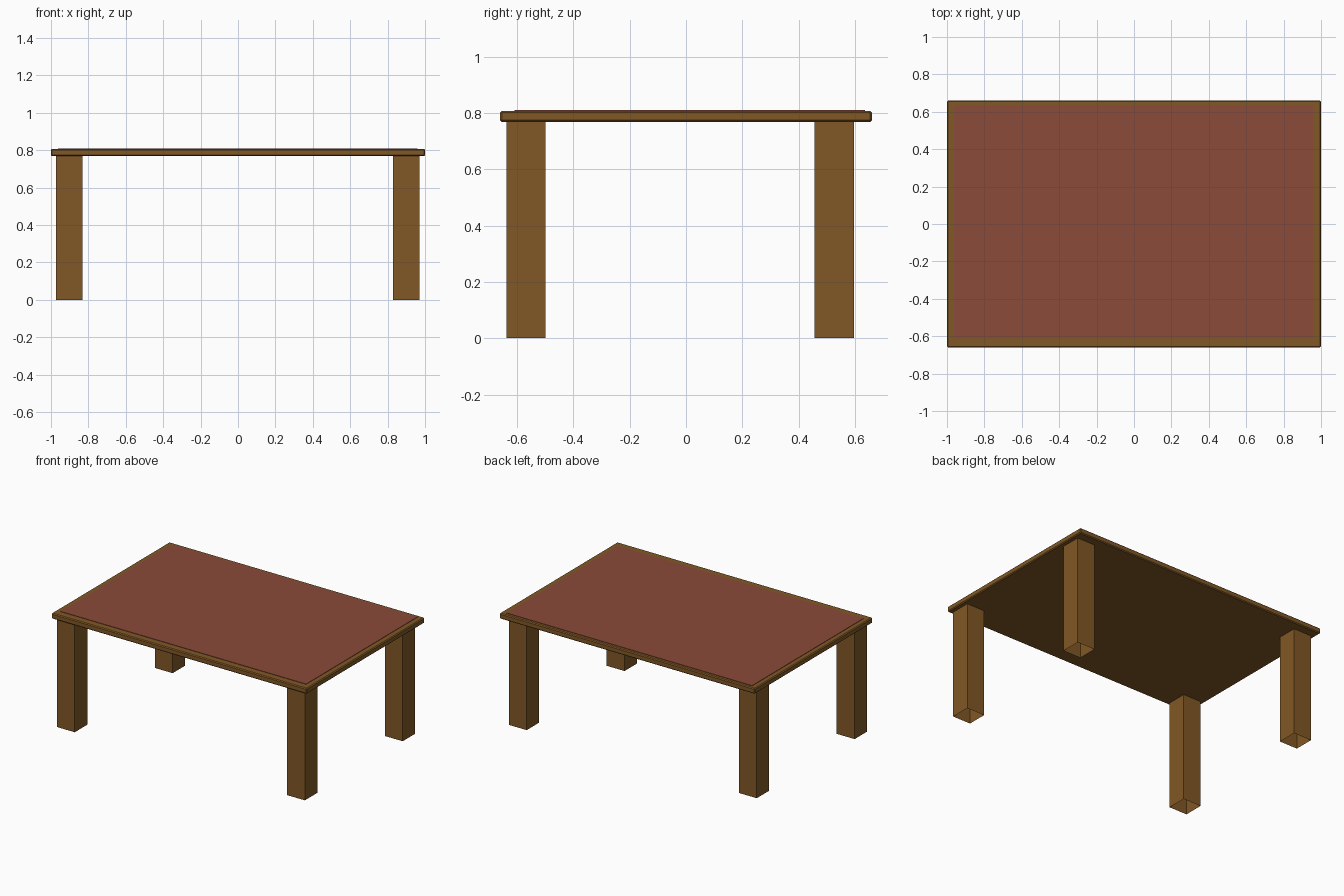
import bpy, bmesh
from mathutils import Matrix

if "Cube" in bpy.data.objects:
    bpy.data.objects.remove(bpy.data.objects["Cube"])


def material(name, rgb):
    m = bpy.data.materials.new(name)
    m.diffuse_color = (*rgb, 1)
    m.use_nodes = True
    m.node_tree.nodes["Principled BSDF"].inputs["Base Color"].default_value = m.diffuse_color
    return m


wood = material("brown_wood", (0.22, 0.098, 0.019))
red = material("red_inlay", (0.254, 0.07, 0.041))


def box(name, lo, hi, mat, bevel=0, open_ends=False):
    size = [b - a for a, b in zip(lo, hi)]
    mid = [(a + b) / 2 for a, b in zip(lo, hi)]
    bm = bmesh.new()
    bmesh.ops.create_cube(bm, size=1, matrix=Matrix.Diagonal((*size, 1)))
    if open_ends:
        ends = [f for f in bm.faces if abs(f.normal.z) > 0.5]
        bmesh.ops.delete(bm, geom=ends, context='FACES_ONLY')
    if bevel:
        bmesh.ops.bevel(bm, geom=bm.edges[:], offset=bevel, segments=1,
                        affect='EDGES', profile=0.5)
    mesh = bpy.data.meshes.new(name)
    bm.to_mesh(mesh)
    bm.free()
    mesh.materials.append(mat)
    ob = bpy.data.objects.new(name, mesh)
    ob.location = mid
    bpy.context.collection.objects.link(ob)
    return ob


# Table top board with chamfered edges
box("table_top", (-1, -0.66, 0.768), (1, 0.66, 0.807), wood, bevel=0.006)

# Slightly raised coloured panel, set a little towards the back
box("top_panel", (-0.963, -0.609, 0.80), (0.96, 0.636, 0.81), red)

# Four square legs, hollow and open at the foot
for row, y in (("front", -0.568), ("back", 0.527)):
    for side, x in (("left", -0.902), ("right", 0.9)):
        box(f"{row}_{side}_leg", (x - 0.07, y - 0.07, 0),
            (x + 0.07, y + 0.07, 0.77), wood, open_ends=True)
